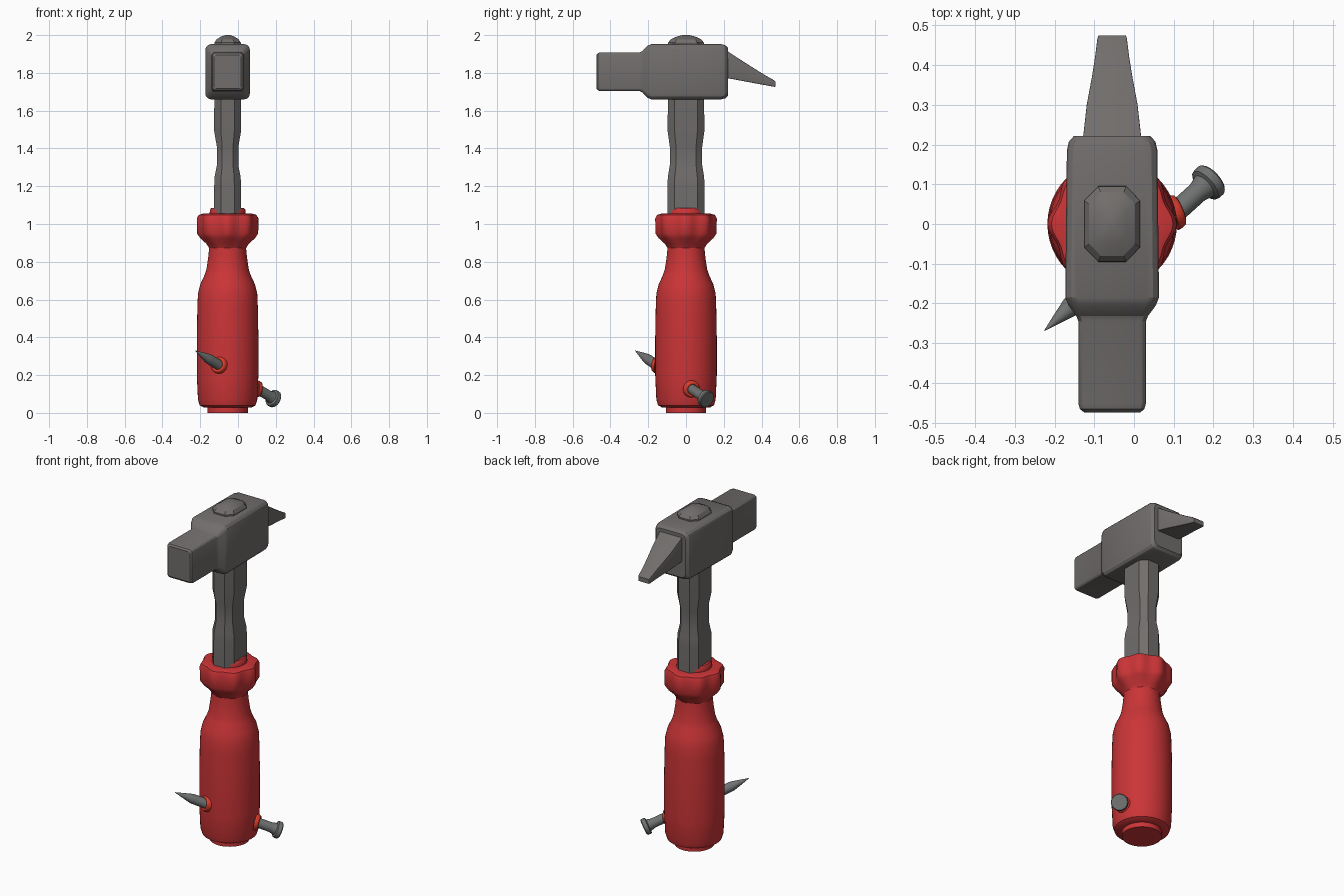
import bpy, bmesh, math
from mathutils import Vector

if "Cube" in bpy.data.objects:
    bpy.data.objects.remove(bpy.data.objects["Cube"])

CX = -0.055  # hammer axis in x


def material(name, rgb):
    m = bpy.data.materials.new(name)
    m.diffuse_color = (*rgb, 1)
    m.use_nodes = True
    m.node_tree.nodes["Principled BSDF"].inputs["Base Color"].default_value = m.diffuse_color
    return m


STEEL = material("dark steel", (0.165, 0.155, 0.15))
NAIL = material("nail steel", (0.16, 0.165, 0.165))
RED = material("handle red", (0.6, 0.035, 0.038))
RIM = material("bright red", (0.72, 0.045, 0.025))


def loft(name, rings, mat, angle=30):
    """Skin a list of equal-length point rings and cap both ends."""
    bm = bmesh.new()
    vs = [[bm.verts.new(p) for p in r] for r in rings]
    n = len(rings[0])
    for a, b in zip(vs, vs[1:]):
        for i in range(n):
            j = (i + 1) % n
            bm.faces.new((a[i], a[j], b[j], b[i]))
    bm.faces.new(vs[0])
    bm.faces.new(vs[-1])
    bmesh.ops.recalc_face_normals(bm, faces=bm.faces)
    me = bpy.data.meshes.new(name)
    bm.to_mesh(me)
    bm.free()
    me.materials.append(mat)
    ob = bpy.data.objects.new(name, me)
    bpy.context.collection.objects.link(ob)
    bpy.ops.object.select_all(action='DESELECT')
    ob.select_set(True)
    bpy.context.view_layer.objects.active = ob
    bpy.ops.object.shade_smooth_by_angle(angle=math.radians(angle))
    return ob


def round_rect(w, h, r, seg=3):
    """2D rounded rectangle with half sizes w, h and corner radius r."""
    pts = []
    for k, (sx, sy) in enumerate(((1, 1), (-1, 1), (-1, -1), (1, -1))):
        for i in range(seg + 1):
            a = math.pi / 2 * (k + i / seg)
            pts.append((sx * (w - r) + r * math.cos(a), sy * (h - r) + r * math.sin(a)))
    return pts


def octagon(w, h):
    """2D rectangle with cut corners."""
    c, d = w * 0.5, h * 0.62
    return [(w, d), (c, h), (-c, h), (-w, d), (-w, -d), (-c, -h), (c, -h), (w, -d)]


def circle(r, n=32, lobes=0.0):
    out = []
    for i in range(n):
        a = 2 * math.pi * i / n
        q = r * (1 - lobes * (0.5 - 0.5 * math.cos(8 * a)))
        out.append((q * math.cos(a), q * math.sin(a)))
    return out


def flat(pts, z):
    return [(CX + x, y, z) for x, y in pts]


# grip: turned profile (height, radius)
grip = [(0, 0.085), (0, 0.107), (0.028, 0.107), (0.028, 0.125), (0.04, 0.148), (0.07, 0.157),
        (0.2, 0.163), (0.4, 0.163), (0.56, 0.16), (0.63, 0.157), (0.68, 0.145), (0.73, 0.122),
        (0.76, 0.112), (0.82, 0.103), (0.88, 0.097), (0.92, 0.097)]
loft("grip", [flat(circle(r, 48), z) for z, r in grip], RED, 40)

# scalloped collar at the top of the grip
collar = [(0.87, 0.096, 0), (0.895, 0.112, 0.03), (0.925, 0.145, 0.07), (0.95, 0.162, 0.1),
          (1.03, 0.163, 0.1), (1.048, 0.153, 0.08), (1.055, 0.13, 0.04), (1.055, 0.095, 0),
          (1.075, 0.094, 0), (1.085, 0.086, 0)]
loft("grip_collar", [flat(circle(r, 64, l), z) for z, r, l in collar], RED, 40)

# shaft with a waist, passing through the head to a domed end
shaft = [(1.04, 0.071, 0.098), (1.2, 0.071, 0.098), (1.25, 0.069, 0.096), (1.31, 0.057, 0.086),
         (1.41, 0.057, 0.086), (1.49, 0.071, 0.097), (1.96, 0.07, 0.095), (1.978, 0.058, 0.08),
         (1.992, 0.036, 0.05), (2.0, 0.012, 0.018)]
loft("shaft", [flat(octagon(w, h), z) for z, w, h in shaft], STEEL, 22)


def upright(y, w, h, r, z=1.806):
    return [(CX + a, y, z + b) for a, b in round_rect(w, h, r)]


# head: striking face, square neck, shoulder and eye block
head = [(-0.474, 0.071, 0.089, 0.012), (-0.466, 0.081, 0.099, 0.016), (-0.452, 0.085, 0.103, 0.018),
        (-0.245, 0.085, 0.103, 0.018), (-0.232, 0.09, 0.108, 0.02), (-0.205, 0.11, 0.137, 0.028),
        (-0.185, 0.118, 0.146, 0.03), (0.185, 0.114, 0.146, 0.03), (0.207, 0.109, 0.141, 0.03),
        (0.222, 0.096, 0.128, 0.026)]
loft("hammer_head", [upright(*s) for s in head], STEEL, 25)

# wedge peen: (y, half width, bottom, top)
peen = [(0.2, 0.074, 1.775, 1.925), (0.22, 0.073, 1.772, 1.915), (0.3, 0.064, 1.757, 1.862),
        (0.37, 0.051, 1.744, 1.818), (0.42, 0.043, 1.735, 1.787), (0.468, 0.037, 1.726, 1.76),
        (0.475, 0.034, 1.727, 1.753)]
loft("peen", [upright(y, w, (t - b) / 2, 0.003, (t + b) / 2) for y, w, b, t in peen], STEEL, 25)

# nail driven diagonally through the grip
tip, end = Vector((-0.225, -0.268, 0.329)), Vector((0.197, 0.113, 0.07))
axis = (end - tip).normalized()
L = (end - tip).length


def around(center, direction, r, n=20):
    q = direction.to_track_quat('Z', 'Y')
    return [center + q @ Vector((x, y, 0)) for x, y in circle(r, n)]


nail = [(0, 0.001), (0.05, 0.014), (0.095, 0.025), (0.11, 0.027), (L - 0.055, 0.027),
        (L - 0.03, 0.034), (L - 0.026, 0.045), (L - 0.02, 0.047), (L - 0.005, 0.047), (L, 0.043)]
loft("nail", [around(tip + axis * d, axis, r) for d, r in nail], NAIL, 35)

# raised rims where the nail enters and leaves the grip
for name, x, sign in (("entry_rim", -0.104, -1), ("exit_rim", 0.108, 1)):
    c = tip + axis * ((x - tip.x) / axis.x)
    out = Vector((c.x - CX, c.y, 0)).normalized()
    normal = (out * 1.5 + axis * sign).normalized()
    rim = [(-0.015, 0.046), (-0.002, 0.044), (0.007, 0.04), (0.01, 0.034), (0.006, 0.027), (-0.015, 0.024)]
    loft(name, [around(c + normal * d, normal, r, 24) for d, r in rim], RIM, 60)
